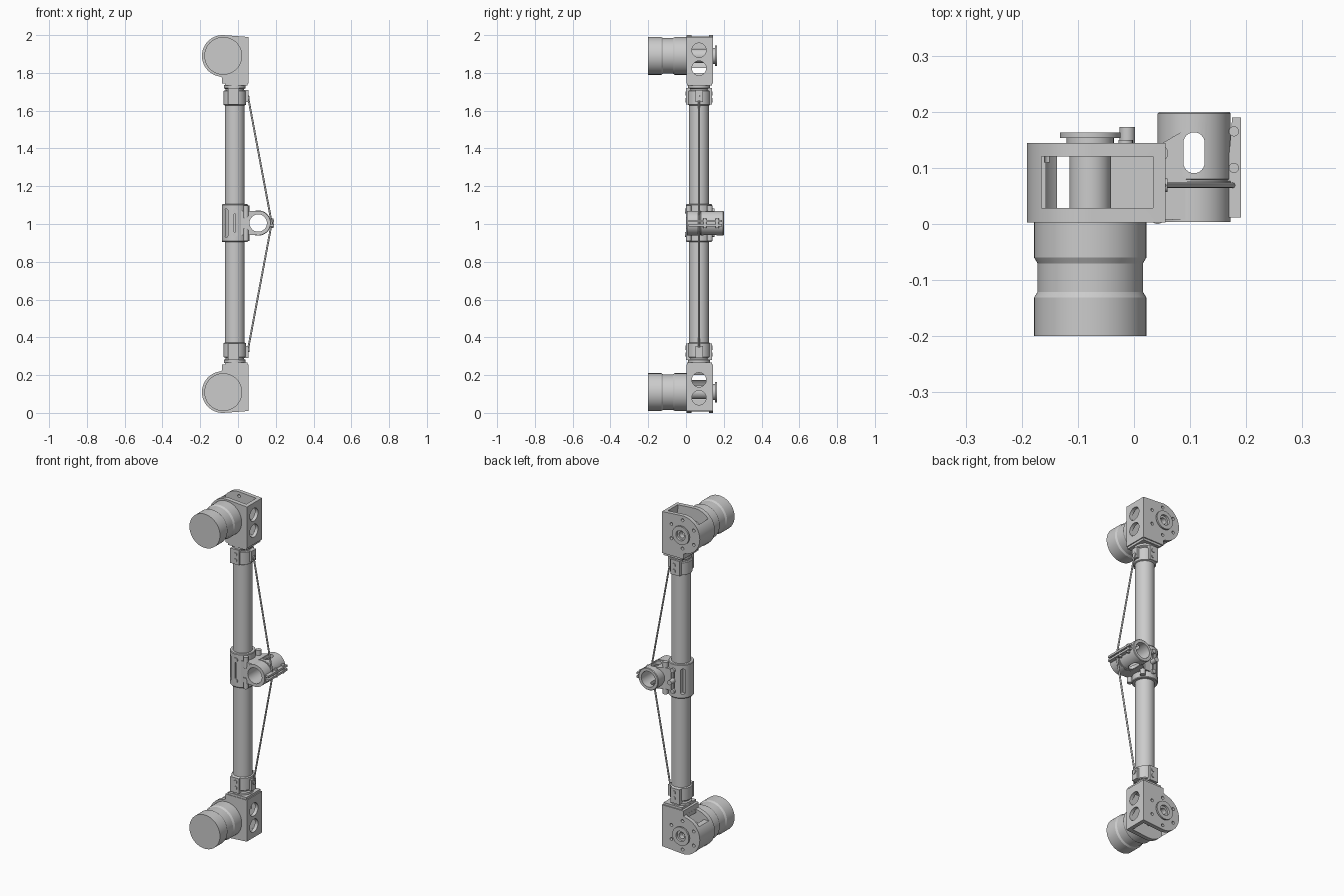
import bpy, bmesh, math
from mathutils import Matrix, Vector

if "Cube" in bpy.data.objects:
    bpy.data.objects.remove(bpy.data.objects["Cube"])

TX, TY = -0.017, 0.069      # main tube axis
MX, MZ = -0.078, 1.89       # motor axis
AXES = {'X': Matrix.Rotation(math.pi/2, 4, 'Y'), 'Y': Matrix.Rotation(-math.pi/2, 4, 'X'), 'Z': Matrix()}
MIRRORED = []


def add(name, bm, ends=False, smooth=True):
    bmesh.ops.recalc_face_normals(bm, faces=bm.faces)
    me = bpy.data.meshes.new(name)
    bm.to_mesh(me)
    bm.free()
    ob = bpy.data.objects.new(name, me)
    bpy.context.collection.objects.link(ob)
    if ends:
        MIRRORED.append(ob)
    return ob


def lathe(name, axis, c, prof, ends=False, n=48, closed=False):
    """Turn a (radius, height) profile about an axis through c."""
    bm = bmesh.new()
    rings = [[bm.verts.new((r*math.cos(2*math.pi*i/n), r*math.sin(2*math.pi*i/n), h)) for i in range(n)]
             for r, h in prof]
    pairs = list(zip(rings, rings[1:] + rings[:1])) if closed else list(zip(rings, rings[1:]))
    for a, b in pairs:
        for i in range(n):
            j = (i+1) % n
            bm.faces.new((a[i], a[j], b[j], b[i]))
    if not closed:
        bm.faces.new(rings[0])
        bm.faces.new(rings[-1])
    bm.transform(Matrix.Translation(c) @ AXES[axis])
    return add(name, bm, ends)


def cyl(name, axis, c, r, h0, h1, ends=False, n=32):
    return lathe(name, axis, c, [(r, h0), (r, h1)], ends, n)


def prism(name, pts, plane, a, b, ends=False):
    """Extrude a 2D outline: plane 'xz' along y, 'xy' along z."""
    put = (lambda u, v, w: (u, w, v)) if plane == 'xz' else (lambda u, v, w: (u, v, w))
    bm = bmesh.new()
    lo, hi = ([bm.verts.new(put(u, v, w)) for u, v in pts] for w in (a, b))
    bm.faces.new(lo)
    bm.faces.new(hi)
    for i in range(len(pts)):
        j = (i+1) % len(pts)
        bm.faces.new((lo[i], lo[j], hi[j], hi[i]))
    return add(name, bm, ends)


def box(name, x0, x1, y0, y1, z0, z1, ends=False):
    return prism(name, [(x0, y0), (x1, y0), (x1, y1), (x0, y1)], 'xy', z0, z1, ends)


def arc(cx, cy, r, a0, a1, n=24):
    return [(cx + r*math.cos(math.radians(a0+(a1-a0)*i/n)), cy + r*math.sin(math.radians(a0+(a1-a0)*i/n)))
            for i in range(n+1)]


def slot(cx, cy, w, h):
    r = w/2
    return arc(cx, cy+h/2-r, r, 0, 180, 12) + arc(cx, cy-h/2+r, r, 180, 360, 12)


def cut(ob, cutters):
    for c in cutters:
        m = ob.modifiers.new('cut', 'BOOLEAN')
        m.operation, m.solver, m.object = 'DIFFERENCE', 'EXACT', c
    bpy.context.view_layer.update()
    me = bpy.data.meshes.new_from_object(ob.evaluated_get(bpy.context.evaluated_depsgraph_get()))
    ob.modifiers.clear()
    ob.data = me
    for c in cutters:
        bpy.data.objects.remove(c)


# joint housing: D-shaped shell with windows and bolt holes
outline = arc(-0.081, 1.89, 0.11, 88, 262, 40) + [(-0.085, 1.775), (-0.085, 1.745), (0.056, 1.745), (0.056, 1.99)]
inner = arc(-0.081, 1.89, 0.086, 90, 265, 32) + [(-0.07, 1.768), (0.036, 1.768), (0.036, 1.966)]
housing = prism('joint_housing', outline, 'xz', 0.003, 0.144, True)
cutters = [prism('c', inner, 'xz', 0.028, 0.121),
           box('c', -0.165, 0.034, 0.0285, 0.1205, 1.93, 2.1),
           box('c', -0.21, -0.0855, 0.0285, 0.1205, 1.70, 1.825),
           cyl('c', 'Y', (MX, 0, MZ), 0.036, 0.10, 0.2)]
cutters += [cyl('c', 'X', (0, TY, z), 0.038, 0.03, 0.1) for z in (1.92, 1.825)]
for k in range(6):
    t = math.radians(30+60*k)
    cutters.append(cyl('c', 'Y', (MX+0.084*math.cos(t), 0, MZ+0.084*math.sin(t)), 0.009, 0.11, 0.2, n=16))
cut(housing, cutters)

# motor can with waist
lathe('motor', 'Y', (MX, 0, MZ), [(0.1, -0.2), (0.1, -0.131), (0.094, -0.121), (0.094, -0.07), (0.1, -0.06),
                                  (0.1, 0.003)], True, 64)
# hollow output shaft and flange ring on the back
lathe('output_shaft', 'Y', (MX, 0, MZ), [(0.037, 0.028), (0.037, 0.144), (0.042, 0.144), (0.042, 0.153), (0.054, 0.153),
                                         (0.054, 0.163), (0.03, 0.163), (0.03, 0.028)], True, closed=True)
lathe('shaft_insert', 'Y', (MX, 0, MZ), [(0.03, 0.12), (0.03, 0.15), (0.018, 0.15), (0.018, 0.12)], True, closed=True)

# base flange, neck, and tube end collar
box('base_flange', -0.07, 0.05, 0.006, 0.138, 1.732, 1.746, True)
lathe('neck', 'Z', (TX, TY, 0), [(0.05, 1.70), (0.05, 1.715), (0.058, 1.72), (0.058, 1.735)], True)
lathe('end_collar', 'Z', (TX, TY, 0), [(0.053, 1.628), (0.06, 1.632), (0.06, 1.704), (0.055, 1.708)], True)
for side, y0, y1 in (('front', 0.001, 0.03), ('back', 0.108, 0.137)):
    box('collar_pad_' + side, TX-0.035, TX+0.022, y0, y1, 1.632, 1.72, True)
    for z in (1.655, 1.69):
        cyl('collar_bolt_' + side, 'Y', (TX, 0, z), 0.011, y0-0.004, y1+0.004, True, 16)
box('cable_lug', 0.03, 0.055, TY-0.02, TY+0.02, 1.645, 1.71, True)
cyl('cable_eye', 'X', (0, TY, 1.665), 0.012, 0.04, 0.06, True, 16)

# main tube
cyl('main_tube', 'Z', (TX, TY, 0), 0.0525, 0.36, 1.64, n=64)

# centre clamp around the tube with lightening slots
clamp = lathe('centre_clamp', 'Z', (TX, TY, 0), [
    (0.0515, 0.905), (0.066, 0.905), (0.069, 0.909), (0.069, 1.101), (0.066, 1.105), (0.0515, 1.105)], n=64, closed=True)
cut(clamp, [prism('c', slot(x, 1.005, 0.018, 0.15), 'xz', -0.05, 0.2) for x in (TX-0.046,)]
    + [prism('c', slot(TX, 1.005, 0.008, 0.1), 'xz', -0.05, 0.2)])
for z in (0.945, 1.068):
    cyl('clamp_bolt', 'Y', (TX+0.002, 0, z), 0.013, -0.004, 0.15, n=16)
    cyl('clamp_boss_front', 'Z', (0.042, 0.014, z), 0.014, -0.035, 0.03, n=20)
    cyl('clamp_boss_back', 'Z', (0.046, 0.126, z), 0.015, -0.035, 0.03, n=20)
cyl('rear_stud', 'Y', (TX+0.005, 0, 1.005), 0.014, 0.13, 0.173, n=20)

# cross socket: bored sleeve with a through slot, joined to the clamp by a web
SX, SZ = 0.107, 1.005
sleeve = lathe('cross_sleeve', 'Y', (SX, 0, SZ), [
    (0.046, 0.004), (0.065, 0.004), (0.065, 0.068), (0.062, 0.07), (0.062, 0.078), (0.065, 0.08),
    (0.065, 0.197), (0.062, 0.2), (0.046, 0.2)], n=64, closed=True)
cut(sleeve, [prism('c', slot(SX, 0.127, 0.038, 0.073), 'xy', 0.8, 1.2)])
web = prism('socket_web', [(0.0, 0.008), (SX, 0.008), (SX, 0.085), (0.086, 0.085), (0.086, 0.165), (0.04, 0.138), (0.0, 0.138)],
            'xy', SZ-0.063, SZ+0.063)
cut(web, [cyl('c', 'Y', (SX, 0, SZ), 0.047, -0.1, 0.3, n=64), cyl('c', 'Z', (TX, TY, 0), 0.0515, 0.8, 1.2, n=64)])
lathe('sleeve_rib', 'Y', (SX, 0, SZ), [(0.06, 0.0715), (0.067, 0.0715), (0.067, 0.0765), (0.06, 0.0765)], closed=True)

# split spreader flange on the sleeve
for z in (SZ-0.017, SZ+0.005):
    prism('spreader_flange', [(0.165, 0.012), (0.191, 0.012), (0.191, 0.19), (0.175, 0.19), (0.165, 0.07)], 'xy', z, z+0.012)
for y in (0.10, 0.165):
    cyl('flange_bolt', 'Z', (0.178, y, SZ), 0.009, -0.025, 0.025, n=16)

# tension cable over the spreader
cu = bpy.data.curves.new('tension_cable', 'CURVE')
cu.dimensions = '3D'
cu.bevel_depth, cu.bevel_resolution, cu.use_fill_caps = 0.005, 2, True
sp = cu.splines.new('POLY')
path = [(0.05, 1.69), (0.172, 1.04), (0.179, 1.005), (0.172, 0.97), (0.05, 0.32)]
sp.points.add(len(path)-1)
for p, (x, z) in zip(sp.points, path):
    p.co = (x, TY, z, 1)
bpy.context.collection.objects.link(bpy.data.objects.new('tension_cable', cu))

# smooth shading, then mirror the end parts about mid height
for ob in [o for o in bpy.context.collection.objects if o.type == 'MESH']:
    bpy.ops.object.select_all(action='DESELECT')
    ob.select_set(True)
    bpy.context.view_layer.objects.active = ob
    bpy.ops.object.shade_smooth_by_angle(angle=math.radians(30))
for ob in MIRRORED:
    if ob.name:
        ob.data.transform(Matrix.Translation((0, 0, -1)))
        ob.location.z = 1
        m = ob.modifiers.new('both_ends', 'MIRROR')
        m.use_axis = (False, False, True)
        m.use_mirror_merge = False
